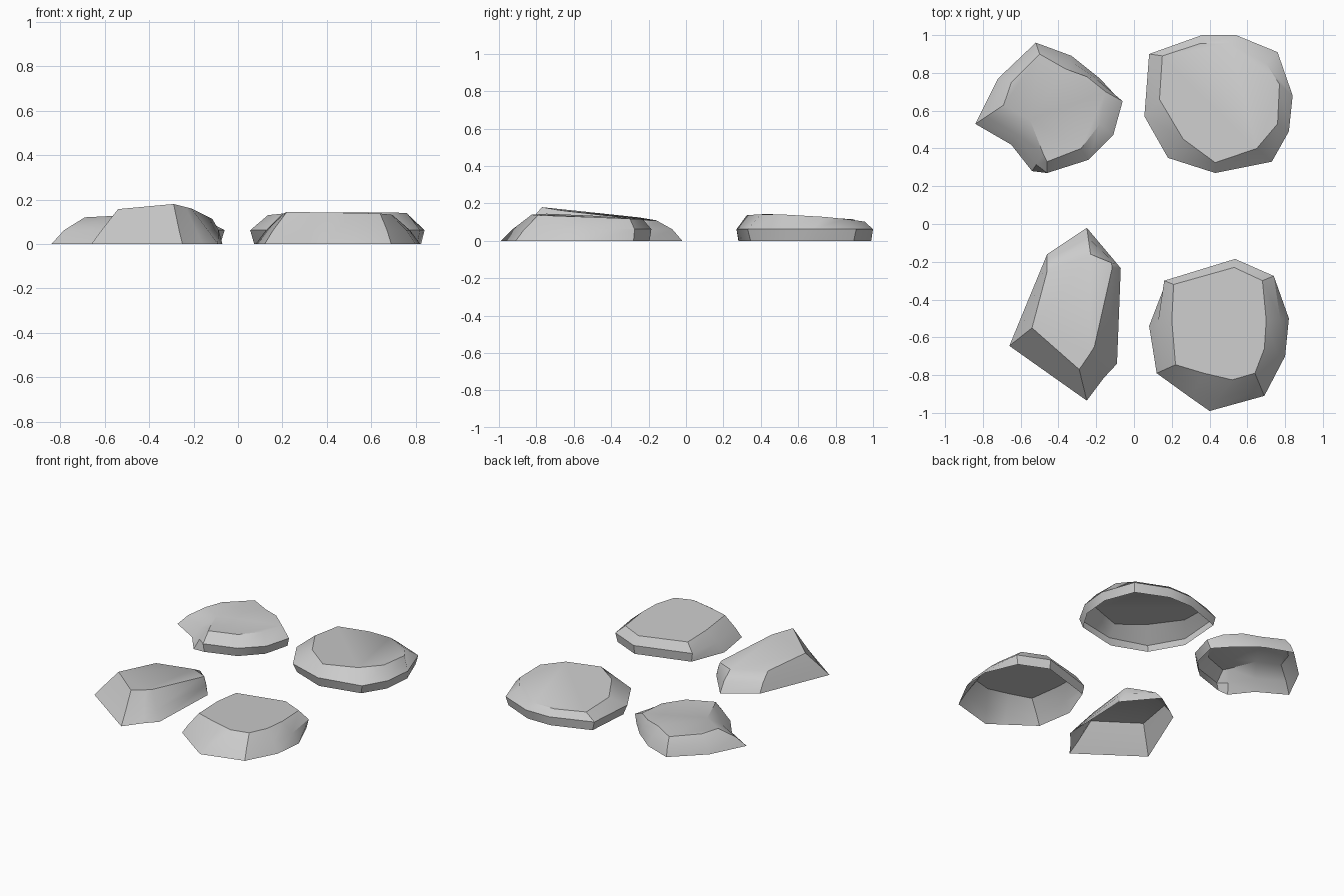
import bpy

MID_Z = 0.062


def stone(name, corners):
    """Open-bottomed stone. Each corner, clockwise from above:
    outline x, outline y, top x, top y, top z, overhang (1 = undercut base)."""
    n = len(corners)
    base, mid, top = [], [], []
    for ox, oy, tx, ty, tz, over in corners:
        b, m = (0.22, 0.0) if over else (0.0, 0.38)
        base.append((ox + b * (tx - ox), oy + b * (ty - oy), 0))
        mid.append((ox + m * (tx - ox), oy + m * (ty - oy), MID_Z))
        top.append((tx, ty, tz))
    faces = []
    for row in (0, n):
        for i in range(n):
            j = (i + 1) % n
            faces.append((row + j, row + i, row + n + i, row + n + j))
    faces.append(tuple(reversed(range(2 * n, 3 * n))))
    mesh = bpy.data.meshes.new(name)
    mesh.from_pydata(base + mid + top, [], faces)
    mesh.update()
    obj = bpy.data.objects.new(name, mesh)
    bpy.context.collection.objects.link(obj)
    bpy.ops.object.select_all(action='DESELECT')
    obj.select_set(True)
    bpy.context.view_layer.objects.active = obj
    bpy.ops.object.shade_smooth_by_angle(angle=0.6)


# Notched stone, back left
stone("notched_stone", [
    (-.52, .96, -.50, .90, .115, 0),
    (-.33, .89, -.36, .82, .12, 0),
    (-.18, .77, -.25, .78, .12, 0),
    (-.06, .65, -.15, .70, .11, 1),
    (-.11, .47, -.18, .53, .12, 1),
    (-.24, .34, -.28, .40, .125, 1),
    (-.46, .27, -.46, .33, .13, 1),
    (-.54, .28, -.48, .37, .13, 0),
    (-.65, .42, -.55, .55, .127, 0),
    (-.84, .53, -.69, .63, .12, 0),
    (-.72, .77, -.65, .75, .118, 0)])

# Round stone, back right
stone("round_stone", [
    (.08, .90, .15, .89, .11, 1),
    (.36, 1.0, .35, .955, .103, 1),
    (.54, 1.0, .51, .955, .103, 1),
    (.76, .91, .70, .85, .117, 1),
    (.84, .68, .77, .74, .128, 1),
    (.82, .49, .76, .53, .14, 1),
    (.73, .33, .65, .40, .142, 1),
    (.43, .27, .43, .325, .137, 1),
    (.18, .35, .26, .45, .143, 1),
    (.055, .57, .135, .66, .13, 1)])

# Long slanted stone, front left
stone("slanted_stone", [
    (-.25, -.02, -.23, -.16, .11, 0),
    (-.09, -.21, -.12, -.205, .11, 0),
    (-.07, -.235, -.115, -.23, .113, 0),
    (-.09, -.74, -.21, -.65, .16, 0),
    (-.16, -.815, -.235, -.69, .166, 0),
    (-.25, -.935, -.29, -.77, .18, 0),
    (-.66, -.645, -.54, -.55, .157, 0),
    (-.46, -.16, -.46, -.25, .125, 0)])

# Broad stone, front right
stone("broad_stone", [
    (.535, -.185, .53, -.23, .115, 1),
    (.74, -.275, .68, -.30, .118, 1),
    (.82, -.50, .70, -.51, .127, 0),
    (.80, -.70, .69, -.66, .132, 0),
    (.69, -.91, .64, -.79, .137, 0),
    (.40, -.99, .52, -.825, .14, 0),
    (.30, -.92, .37, -.79, .142, 0),
    (.12, -.79, .22, -.745, .145, 0),
    (.08, -.54, .20, -.51, .135, 0),
    (.16, -.30, .21, -.32, .122, 1)])
